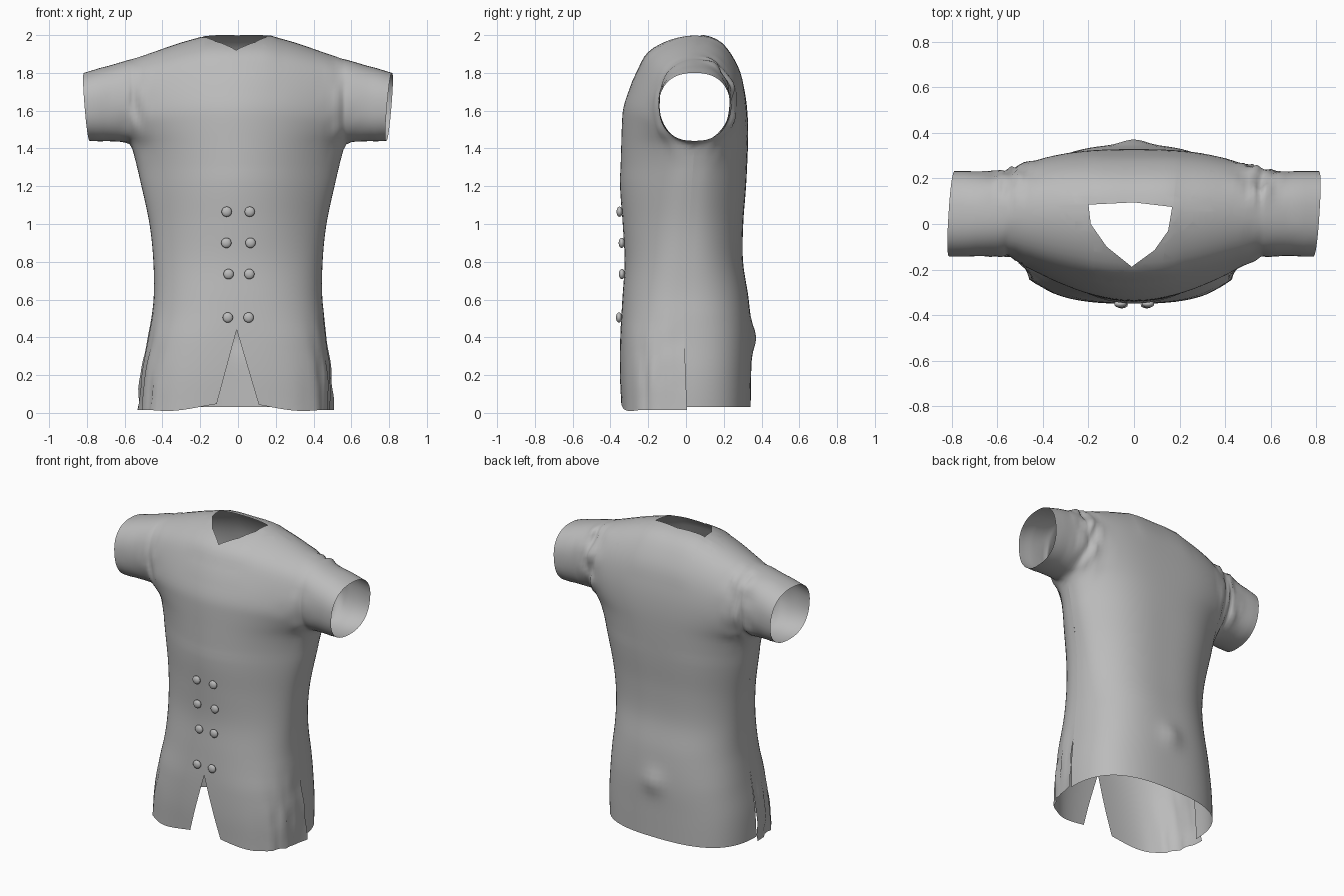
import bpy, bmesh, math
from mathutils import Vector, noise

if "Cube" in bpy.data.objects:
    bpy.data.objects.remove(bpy.data.objects["Cube"])

cloth = bpy.data.materials.new("plain grey cloth")
cloth.use_nodes = True
GREY = (0.5, 0.5, 0.5, 1)
cloth.diffuse_color = GREY
cloth.node_tree.nodes["Principled BSDF"].inputs["Base Color"].default_value = GREY

YC, W, ZA = 0.045, 0.57, 1.43        # armhole centre depth, armpit half width and height
N, M, ROWS, CUFF = 20, 44, 38, 8     # grid resolution


def curve(pts, t):
    """Smooth curve through points, t from 0 to 1."""
    f = t * (len(pts) - 1)
    i = min(int(f), len(pts) - 2)
    u = f - i
    a, b, c, d = [Vector(pts[min(max(k, 0), len(pts) - 1)]) for k in range(i - 1, i + 3)]
    return b + 0.5 * u * (c - a + u * (2 * a - 5 * b + 4 * c - d + u * (3 * (b - c) + d - a)))


def table(rows, x):
    """Smooth lookup of evenly spaced values over the unit range."""
    return curve([(r, 0) for r in rows], min(max(x, 0), 1))[0]


# Values at heights 0, 0.2 ... 1.6
WIDTH = (0.522, 0.508, 0.475, 0.447, 0.448, 0.468, 0.508, 0.555, 0.62)
FRONT = (-0.342, -0.35, -0.348, -0.337, -0.325, -0.335, -0.349, -0.347, -0.335)
BACK = (0.342, 0.345, 0.347, 0.332, 0.302, 0.303, 0.318, 0.328, 0.33)
SEAM = (0.0, -0.005, -0.01, -0.01, 0.0, 0.015, 0.03, 0.043, 0.045)
# Shoulder height from the neck outwards, and the chest arch from front to back
SHOULDER = (2.0, 2.0, 1.985, 1.95, 1.91, 1.875)
ARCH = [(-1, 0), (-.99, .2), (-.96, .37), (-.79, .65), (-.59, .865), (-.1, 1),
        (.45, .95), (.8, .72), (.95, .45), (1, .2), (1, 0)]
E_ARM = 0.188


def pinch(X):
    return 1 - (1 - min(abs(X), 1) ** 2.8) ** (1 / 2.8)


def extent(X, side):
    """Depth of the chest in front of or behind the armhole centre."""
    e0 = YC - table(FRONT, ZA / 1.6) if side < 0 else table(BACK, ZA / 1.6) - YC
    return e0 + (E_ARM - e0) * abs(X) ** (1.8 if side < 0 else 3.5)


def armloop(t):
    """Rounded armhole, from the armpit round by the front and back again."""
    a = 2 * math.pi * t
    p = lambda v: math.copysign(abs(v) ** 0.85, v)
    return Vector((-p(math.sin(a)), 0.5 - 0.5 * p(math.cos(a))))


def arch_point(X, t):
    v = curve(ARCH, t).lerp(armloop(t), pinch(X))
    top = table(SHOULDER, abs(X))
    return Vector((W * X, YC + extent(X, v.x) * v.x, ZA + (top - ZA) * v.y))


def hem(X, side):
    if side > 0:
        return 0.03
    return 0.055 - 0.045 * math.sin(min(abs(X) / 0.7, 1.25) * math.pi / 2) ** 2


def lower_point(X, side, f):
    z = hem(X, side) + (ZA - hem(X, side)) * f
    k = z / 1.6
    # cross-section: chest shape easing into a rounded box
    g = (1 - pinch(X)) * extent(X, side) / extent(0, side)
    power = 2.6 + (0.35 * max(0, 1 - z / 0.5) if side < 0 else 0)
    box = (1 - min(abs(X), 1) ** power) ** (1 / power)
    g += (box - g) * min(max((1.3 - z) / 0.9, 0), 1)
    wide = table(WIDTH, k)
    wide += (W - table(WIDTH, ZA / 1.6)) * max(0, f * 3 - 2)
    seam = YC if f == 1 else table(SEAM, k)
    edge = table(FRONT if side < 0 else BACK, k)
    p = Vector((wide * X, seam + (edge - seam) * g, z))
    slit = min(max((0.53 - z) / 0.5, 0), 1)
    m = slit * max(0, abs(X) - 0.6) / 0.4
    p.x -= 0.015 * slit
    sx = math.copysign(1, X)
    if side > 0:                                # straighter back panel with a small bulge
        p.x -= 0.03 * slit * X
        p.y += 0.025 * math.exp(-(p.x / 0.07) ** 2 - ((z - 0.4) / 0.07) ** 2)
        p.y -= 0.02 * m * abs(X) ** 8
    else:                                       # rippled front edge overlapping the back panel
        p.y += 0.005 * m * abs(X) ** 8
        fold = math.sin((p.y + 0.1) * 75 + z * 5) + noise.noise(Vector((p.y * 25, sx, z * 9)))
        p.x += sx * m * (0.014 * fold - 0.014)
    return p


bm = bmesh.new()


def sheet(grid):
    vs = [[bm.verts.new(p) for p in row] for row in grid]
    for a, b in zip(vs, vs[1:]):
        for i in range(len(a) - 1):
            bm.faces.new((a[i], a[i + 1], b[i + 1], b[i]))


cols = [math.sin(math.pi / 2 * i / N) for i in range(-N, N + 1)]

# Skirt and torso below the armpits, one sheet for front and one for back
sheet([[lower_point(X, -1, r / ROWS) for X in cols] for r in range(ROWS + 1)])
sheet([[lower_point(X, 1, r / ROWS) for X in reversed(cols)] for r in range(ROWS + 1)])

# Chest and shoulders, arching from front to back
sheet([[arch_point(X, j / M) for X in cols] for j in range(M + 1)])


# Sleeves from the armholes to the cuffs
def sleeve_point(side, u, t):
    v = armloop(t)
    x = 0.785 + 0.03 * v.y + 0.012 * v.x * side
    end = Vector((side * x, YC + E_ARM * v.x, 1.44 + 0.36 * v.y))
    return arch_point(side, t).lerp(end, u)


for side in (-1, 1):
    us = [k / CUFF for k in range(CUFF + 1)]
    sheet([[sleeve_point(side, u, j / M) for u in (us if side > 0 else us[::-1])]
           for j in range(M + 1)])

bmesh.ops.remove_doubles(bm, verts=bm.verts, dist=0.0006)

# Blend the sleeves and chest into the body, then crease the cloth round the armholes
around = [v for v in bm.verts if not v.is_boundary and v.co.z > 1.25 and abs(v.co.x) < 0.72
          and (abs(v.co.x) > 0.2 or v.co.z < 1.75)]
for _ in range(7):
    bmesh.ops.smooth_vert(bm, verts=around, factor=0.5,
                          use_axis_x=True, use_axis_y=True, use_axis_z=True)
for v in around:
    p = v.co
    amount = math.exp(-((abs(p.x) - 0.55) / 0.08) ** 2) * min(1, max(0, (p.z - 1.3) / 0.15))
    amount *= 1.0 if p.y > 0.08 else (0.5 if p.z < 1.7 else 0.15)
    wave = noise.noise(Vector((p.x * 26, p.y * 9, p.z * 9)))
    v.co += Vector((0, math.copysign(1, p.y - YC), 0.3)) * (wave * 0.034 + 0.006) * amount


def cut_opening(region, planes):
    """Slice the chosen faces by planes and remove what lies behind all of them."""
    for co, no in planes:
        fs = [f for f in bm.faces if region(f.calc_center_median())]
        geom = fs + list({e for f in fs for e in f.edges}) + list({v for f in fs for v in f.verts})
        bmesh.ops.bisect_plane(bm, geom=geom, plane_co=co, plane_no=no, dist=1e-5)
    gone = [f for f in bm.faces if region(f.calc_center_median()) and
            all((f.calc_center_median() - Vector(co)).dot(Vector(no)) < 0 for co, no in planes)]
    bmesh.ops.delete(bm, geom=gone, context='FACES')


# Neck opening: straight at the back, pointed at the front
outline = [(-.01, -.188), (.09, -.115), (.15, -.03), (.168, .075),
           (0, .095), (-.2, .085), (-.19, 0), (-.12, -.1)]
neck = [((a[0], a[1], 0), (b[1] - a[1], a[0] - b[0], 0))
        for a, b in zip(outline, outline[1:] + outline[:1])]
cut_opening(lambda c: c.z > 1.8 and abs(c.x) < 0.35, neck)

# Front vent
cut_opening(lambda c: c.z < 0.6 and c.y < -0.15 and abs(c.x) < 0.3,
            [((-.007, 0, .44), (.39, 0, .115)), ((-.007, 0, .44), (-.39, 0, .105))])

mesh = bpy.data.meshes.new("tunic")
bm.to_mesh(mesh)
bm.free()
tunic = bpy.data.objects.new("tunic", mesh)
bpy.context.collection.objects.link(tunic)
mesh.materials.append(cloth)
mesh.shade_smooth()

# Two columns of domed buttons
for name, xs in (("right", (-.06, -.062, -.05, -.054)), ("left", (.062, .066, .06, .056))):
    for k, (x, z) in enumerate(zip(xs, (1.065, .9, .735, .505))):
        y = table(FRONT, z / 1.6) - 0.012
        bpy.ops.mesh.primitive_uv_sphere_add(segments=16, ring_count=10, radius=0.027,
                                             location=(x, y, z))
        button = bpy.context.object
        button.name = f"{name}_button_{k + 1}"
        button.scale.y = 0.6
        button.data.materials.append(cloth)
        button.data.shade_smooth()
